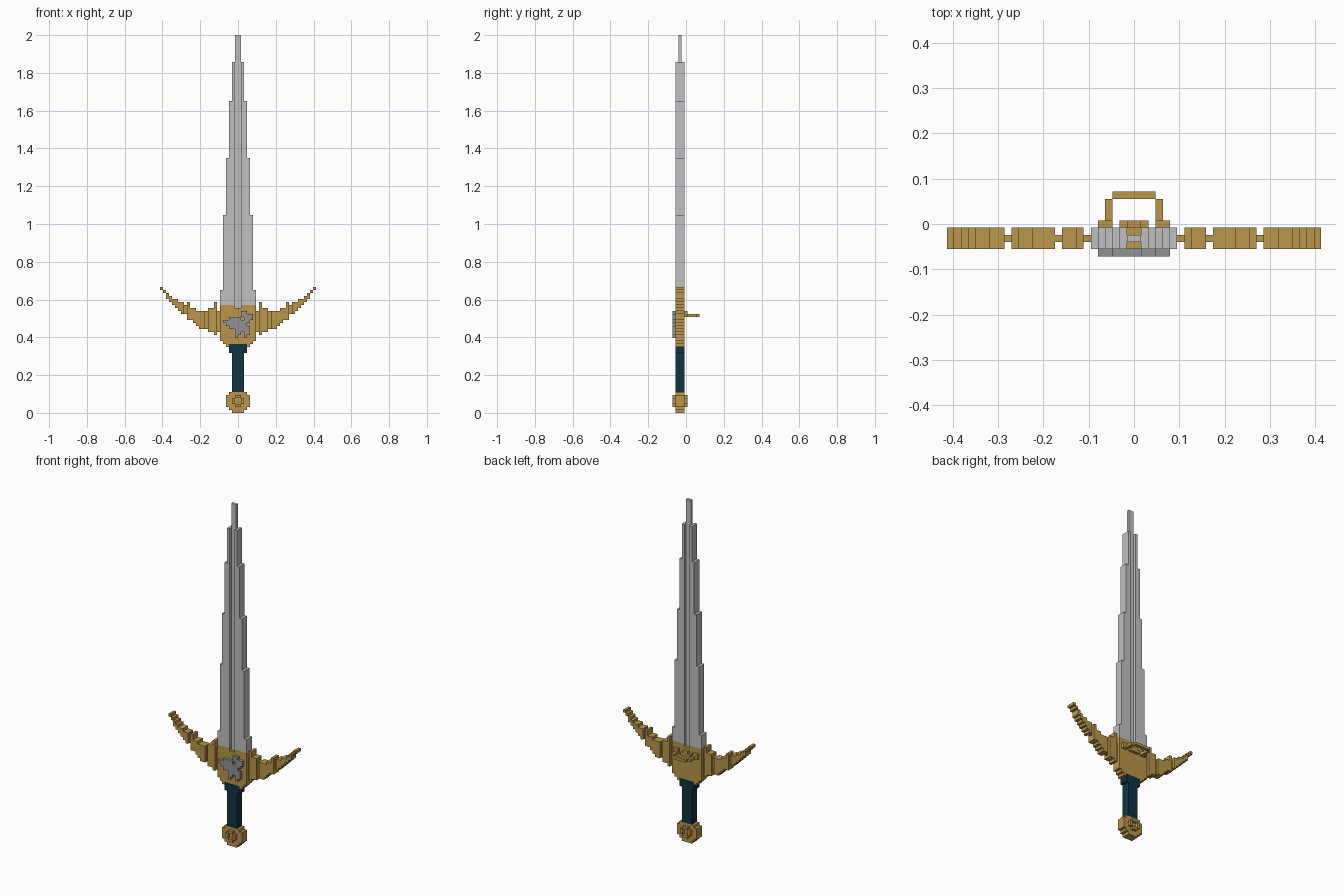
import bpy, bmesh, math
from mathutils import Vector

if "Cube" in bpy.data.objects:
    bpy.data.objects.remove(bpy.data.objects["Cube"], do_unlink=True)

V = 1 / 63          # size of one cell: the sword is 126 cells tall


def material(name, rgb):
    m = bpy.data.materials.new(name)
    m.use_nodes = True
    m.diffuse_color = (*rgb, 1)
    m.node_tree.nodes["Principled BSDF"].inputs["Base Color"].default_value = (*rgb, 1)
    return m


steel = material("light steel", (0.53, 0.53, 0.53))
grey = material("emblem grey", (0.29, 0.29, 0.29))
gold = material("gold", (0.49, 0.305, 0.068))
teal = material("dark teal", (0.0045, 0.035, 0.055))


def cells(x0, x1, y0, y1, z0, z1):
    return {(x, y, z) for x in range(x0, x1) for y in range(y0, y1) for z in range(z0, z1)}


def wide(w, z0, z1, y0=-3, y1=0):
    """Block centred on x = 0."""
    return cells(-w, w, y0, y1, z0, z1)


def both(block):
    """Block plus its mirror image in x."""
    return block | {(-x - 1, y, z) for x, y, z in block}


def build(name, filled, mat):
    """Outer skin of the filled cells, with flat areas merged."""
    bm = bmesh.new()
    for c in filled:
        for axis in range(3):
            for side in (0, 1):
                n = list(c)
                n[axis] += 2 * side - 1
                if tuple(n) in filled:
                    continue
                u, v = (axis + 1) % 3, (axis + 2) % 3
                loop = [(0, 0), (1, 0), (1, 1), (0, 1)]
                corners = []
                for a, b in (loop if side else loop[::-1]):
                    p = Vector(c)
                    p[axis] += side
                    p[u] += a
                    p[v] += b
                    p.y -= 0.5
                    corners.append(bm.verts.new(p * V))
                bm.faces.new(corners)
    bmesh.ops.remove_doubles(bm, verts=bm.verts, dist=V * 0.1)
    bmesh.ops.dissolve_limit(bm, angle_limit=math.radians(1), verts=bm.verts, edges=bm.edges)
    me = bpy.data.meshes.new(name)
    bm.to_mesh(me)
    bm.free()
    me.materials.append(mat)
    ob = bpy.data.objects.new(name, me)
    bpy.context.collection.objects.link(ob)
    return ob


# Blade: stepped taper with a groove down both faces
blade = set()
for w, z0, z1 in [(6, 36, 41), (5, 41, 66), (4, 66, 85), (3, 85, 104), (2, 104, 117)]:
    blade |= wide(w, z0, z1)
groove = wide(1, 35, 126, -3, -2) | wide(1, 35, 126, -1, 0)
blade = (blade | wide(1, 35, 126)) - groove
build("blade", blade, steel)

# Guard block, tapering down onto the grip
block = wide(6, 24, 36) | wide(5, 23, 24) | wide(4, 22, 23)
collar = wide(3, 20, 22) | wide(3, 22, 23)
build("guard_block", block - groove - blade - collar, gold)

# Curved guard arms: first column, last column, bottom, top, and thin joints
arm = set()
for x0, x1, z0, z1, thin in [
        (6, 7, 27, 34, 1), (7, 8, 26, 37, 0), (8, 10, 27, 35, 0), (10, 11, 28, 34, 1),
        (11, 13, 28, 34, 0), (13, 14, 29, 34, 0), (14, 15, 30, 35, 0), (15, 16, 31, 35, 0),
        (16, 17, 31, 37, 0), (17, 18, 33, 36, 1), (18, 19, 33, 37, 0), (19, 20, 34, 37, 0),
        (20, 21, 35, 38, 0), (21, 22, 36, 38, 0), (22, 23, 37, 39, 0), (23, 24, 38, 40, 0),
        (24, 25, 40, 41, 0), (25, 26, 41, 42, 0)]:
    arm |= cells(x0, x1, -2 if thin else -3, -1 if thin else 0, z0, z1)
build("left_guard_arm", arm, gold)
build("right_guard_arm", {(-x - 1, y, z) for x, y, z in arm}, gold)

# Animal emblem on the front: spans of each row, from the top down
emblem = set()
rows = [[(1, 3)], [(1, 5)], [(-3, 1), (2, 5)], [(-5, 4)], [(-4, 3)],
        [(-3, 4)], [(-1, 4)], [(-1, 1), (2, 4)], [(-1, 0), (2, 3)]]
for i, spans in enumerate(rows):
    for x0, x1 in spans:
        emblem |= cells(x0, x1, -4, -3, 33 - i, 34 - i)
build("front_emblem", emblem, grey)

# Finger loop on the back with its mounts
loop = both(cells(3, 5, 0, 1, 32, 34) | cells(3, 4, 1, 4, 32, 33)) | wide(3, 32, 33, 4, 5)
build("finger_loop", loop, gold)
build("loop_plate", wide(2, 32, 33, 0, 1) | wide(1, 32, 34, 0, 1), gold)

# Grip with a wider collar
build("grip", wide(2, 7, 23) | collar, teal)

# Round pommel with a raised ring on both faces
pommel = wide(2, 0, 1) | wide(3, 1, 2) | wide(4, 2, 6) | wide(3, 6, 7)
ring = wide(2, 3, 5) | wide(1, 2, 6)
for y in (-4, 0):
    pommel |= {(x, y, z) for x, _, z in ring - wide(1, 3, 5)}
build("pommel", pommel, gold)
